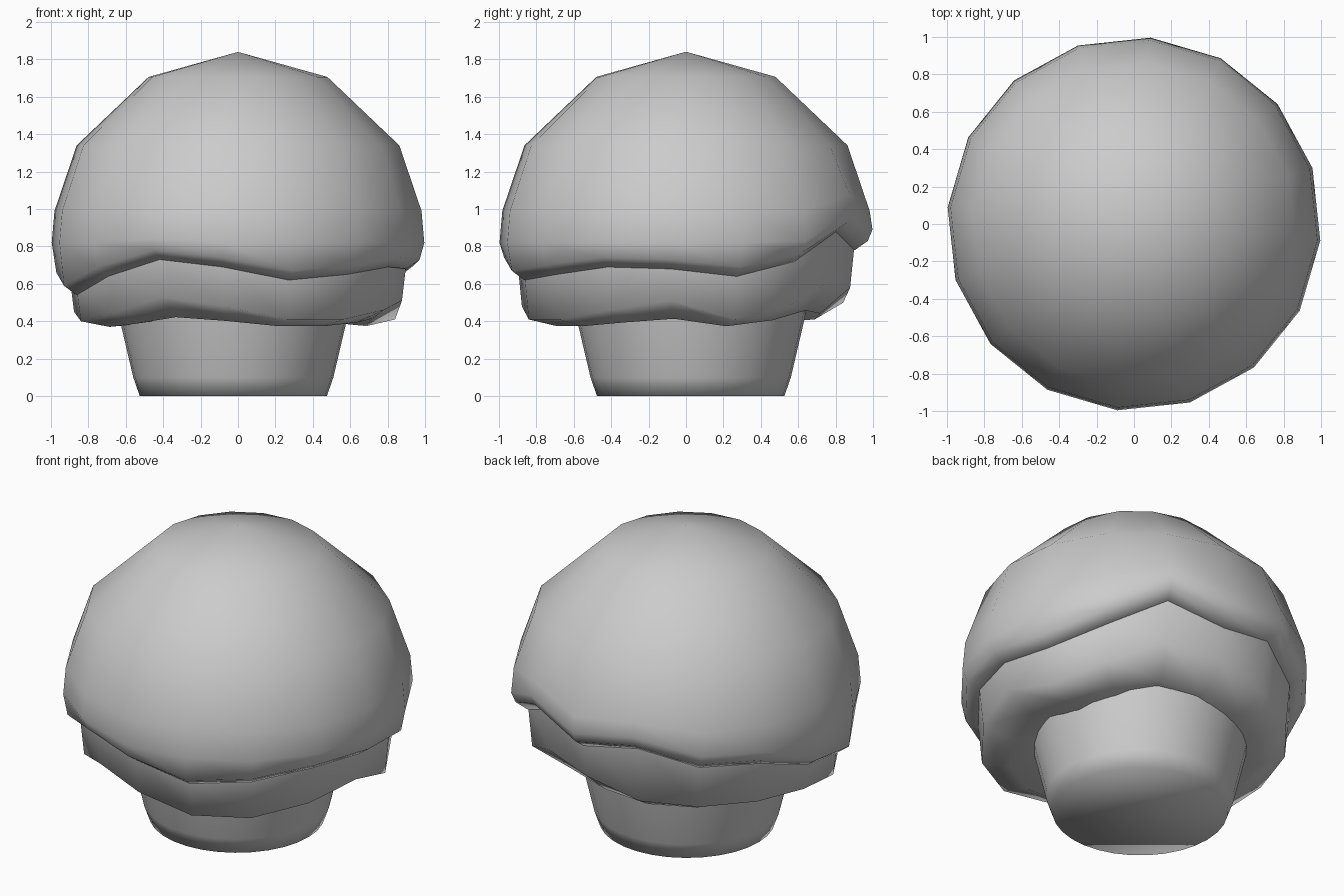
import bpy
import bmesh
from math import cos, sin, radians, tau

cube = bpy.data.objects.get("Cube")
if cube:
    bpy.data.objects.remove(cube, do_unlink=True)

grey = bpy.data.materials.new("plain grey")
grey.use_nodes = True
colour = (0.6, 0.6, 0.6, 1)
grey.diffuse_color = colour
grey.node_tree.nodes["Principled BSDF"].inputs["Base Color"].default_value = colour


def ring(radius, heights, start=0.0, centre=(0, 0)):
    """One loop of points, with its own height at each corner."""
    n = len(heights)
    return [(centre[0] + radius * cos(start + tau * k / n),
             centre[1] + radius * sin(start + tau * k / n), z)
            for k, z in enumerate(heights)]


def skin(name, rings, apex=None, bottom=False):
    """Join loops, listed from top to bottom, into a smooth surface."""
    bm = bmesh.new()
    loops = [[bm.verts.new(p) for p in r] for r in rings]
    n = len(loops[0])
    for a, b in zip(loops, loops[1:]):
        for k in range(n):
            j = (k + 1) % n
            bm.faces.new((a[k], b[k], b[j], a[j]))
    if apex:
        tip = bm.verts.new(apex)
        for k in range(n):
            bm.faces.new((tip, loops[0][k], loops[0][(k + 1) % n]))
    if bottom:
        bm.faces.new(loops[-1][::-1])
    for f in bm.faces:
        f.smooth = True
    mesh = bpy.data.meshes.new(name)
    bm.to_mesh(mesh)
    bm.free()
    mesh.materials.append(grey)
    obj = bpy.data.objects.new(name, mesh)
    bpy.context.collection.objects.link(obj)
    return obj


# Uneven heights of the icing rim and the sponge's lower edge, from +x round
SIDES = 16
TURN = radians(-5.1)
rim = [.68, .64, .72, .88, .78, .84, .74, .72,
       .61, .54, .64, .73, .69, .62, .65, .69]
edge = [.51, .41, .49, .62, .58, .50, .48, .47,
        .45, .40, .44, .53, .48, .41, .41, .46]

# Icing: domed cap whose rim curls under
skin("icing", [
    ring(.48, [1.706] * SIDES, TURN),
    ring(.866, [1.34] * SIDES, TURN),
    ring(.985, [max(.99, z + .2) for z in rim], TURN),
    ring(1.0, [max(.82, z + .11) for z in rim], TURN),
    ring(.975, [z + .05 for z in rim], TURN),
    ring(.905, rim, TURN),
    ring(.85, [z + .02 for z in rim], TURN),
], apex=(0, 0, 1.84))

# Sponge: wavy band below the icing, with an underside reaching the cup
skin("sponge", [
    ring(.905, [z + .04 for z in rim], TURN),
    ring(.88, edge, TURN),
    ring(.72, [.37 + .4 * (z - .4) for z in edge], TURN),
    ring(.5, [.39 + .5 * (z - .4) for z in edge], TURN),
])

# Cup: tapered round base with a closed bottom
skin("cup", [ring(r, [z] * 32, centre=(-.025, .025))
             for r, z in ((.64, .58), (.61, .42), (.535, .1), (.5, 0))],
     bottom=True)
